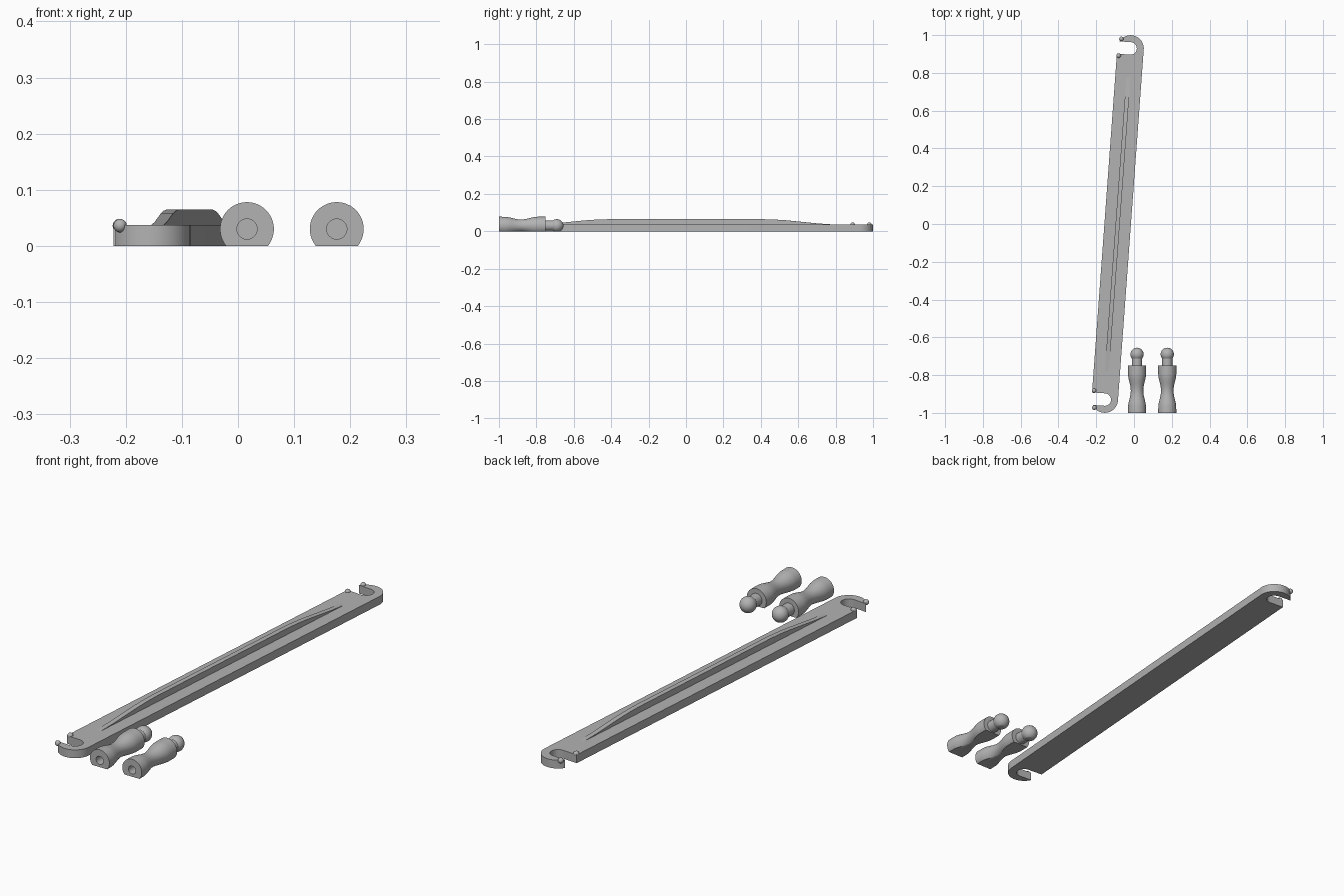
import bpy, bmesh, math
from mathutils import Matrix, Vector

if "Cube" in bpy.data.objects:
    bpy.data.objects.remove(bpy.data.objects["Cube"])

grey = bpy.data.materials.new("plain_grey")
grey.use_nodes = True
grey.diffuse_color = (0.45, 0.45, 0.45, 1)
grey.node_tree.nodes["Principled BSDF"].inputs["Base Color"].default_value = (0.45, 0.45, 0.45, 1)

# Bar dimensions, in the bar's own frame
HALF_W, THICK, SLOT, END = 0.07, 0.037, 0.033, 0.932
TILT = Matrix.Translation((-0.0865, 0, 0)) @ Matrix.Rotation(math.radians(-4.2), 4, 'Z')


def finish(bm, name, matrix=Matrix()):
    bmesh.ops.recalc_face_normals(bm, faces=bm.faces)
    mesh = bpy.data.meshes.new(name)
    bm.to_mesh(mesh)
    bm.free()
    mesh.materials.append(grey)
    obj = bpy.data.objects.new(name, mesh)
    bpy.context.collection.objects.link(obj)
    obj.matrix_world = matrix
    bpy.ops.object.select_all(action='DESELECT')
    obj.select_set(True)
    bpy.context.view_layer.objects.active = obj
    bpy.ops.object.shade_smooth_by_angle(angle=math.radians(35))
    return obj


def extrude_outline(points, offset):
    bm = bmesh.new()
    face = bm.faces.new([bm.verts.new(p) for p in points])
    moved = bmesh.ops.extrude_face_region(bm, geom=[face], use_keep_orig=True)["geom"]
    bmesh.ops.translate(bm, vec=offset, verts=[g for g in moved if isinstance(g, bmesh.types.BMVert)])
    return bm


def arc(radius, start, end, steps):
    angles = [start + (end - start) * i / steps for i in range(steps + 1)]
    return [(radius * math.cos(a), END + radius * math.sin(a)) for a in angles]


# Flat bar with an open hook at each end
tip = math.pi - math.asin(SLOT / HALF_W)
hook = arc(HALF_W, 0, tip, 24)
hook += arc(SLOT, math.pi / 2, -math.pi / 2, 20)
hook.append((-HALF_W, END - SLOT))
outline = hook + [(x, -y) for x, y in reversed(hook)]
finish(extrude_outline([(x, y, 0) for x, y in outline], Vector((0, 0, THICK))), "hooked_bar", TILT)

# Stiffening rib, tapering down at both ends
half_rib = [(0.78, 0.037), (0.70, 0.0425), (0.62, 0.0505), (0.54, 0.0585),
            (0.48, 0.0625), (0.42, 0.0645)]
rib = half_rib + [(-y, z) for y, z in reversed(half_rib)]
rib = [(0.78, 0.03)] + rib + [(-0.78, 0.03)]
finish(extrude_outline([(-0.011, y, z) for y, z in rib], Vector((0.022, 0, 0))), "stiffening_rib", TILT)

# Small beads either side of each hook mouth
for end_name, side in (("back", 1), ("front", -1)):
    for place, x, y in (("inner", 0.01 - HALF_W, END - SLOT - 0.01), ("tip", -0.052, END + 0.047)):
        bm = bmesh.new()
        bmesh.ops.create_uvsphere(bm, u_segments=20, v_segments=12, radius=0.012)
        finish(bm, f"{end_name}_{place}_bead", TILT @ Matrix.Translation((x, y * side, 0.036)))


# Turned handle: bored grip, collar, neck and ball, with a flat underside
def handle(name, x):
    profile = [(0, 0.06), (0.018, 0.06), (0.018, 0), (0.048, 0)]
    # Grip swells at the base, narrows at the waist and flares to the collar
    for i in range(1, 17):
        t = i / 16
        y = 0.025 + 0.185 * t
        profile.append((0.0405 + 0.0075 * math.cos(2 * math.pi * t), y))
    profile += [(0.048, 0.25), (0.027, 0.25)]
    ball_r, ball_y = 0.035, 0.31
    start = math.pi - math.asin(0.027 / ball_r)
    for i in range(17):
        a = start * (1 - i / 16)
        profile.append((ball_r * math.sin(a), ball_y + ball_r * math.cos(a)))

    bm = bmesh.new()
    verts = [bm.verts.new((r, y, 0)) for r, y in profile]
    edges = [bm.edges.new(pair) for pair in zip(verts, verts[1:])]
    bmesh.ops.spin(bm, geom=verts + edges, cent=(0, 0, 0), axis=(0, 1, 0),
                   angle=2 * math.pi, steps=48, use_merge=True)
    bmesh.ops.remove_doubles(bm, verts=bm.verts, dist=0.00005)
    bmesh.ops.bisect_plane(bm, geom=bm.verts[:] + bm.edges[:] + bm.faces[:],
                           plane_co=(0, 0, -0.03), plane_no=(0, 0, -1), clear_outer=True)
    bmesh.ops.holes_fill(bm, edges=[e for e in bm.edges if e.is_boundary], sides=0)
    finish(bm, name, Matrix.Translation((x, -1, 0.03)))


handle("right_handle", 0.016)
handle("left_handle", 0.176)
